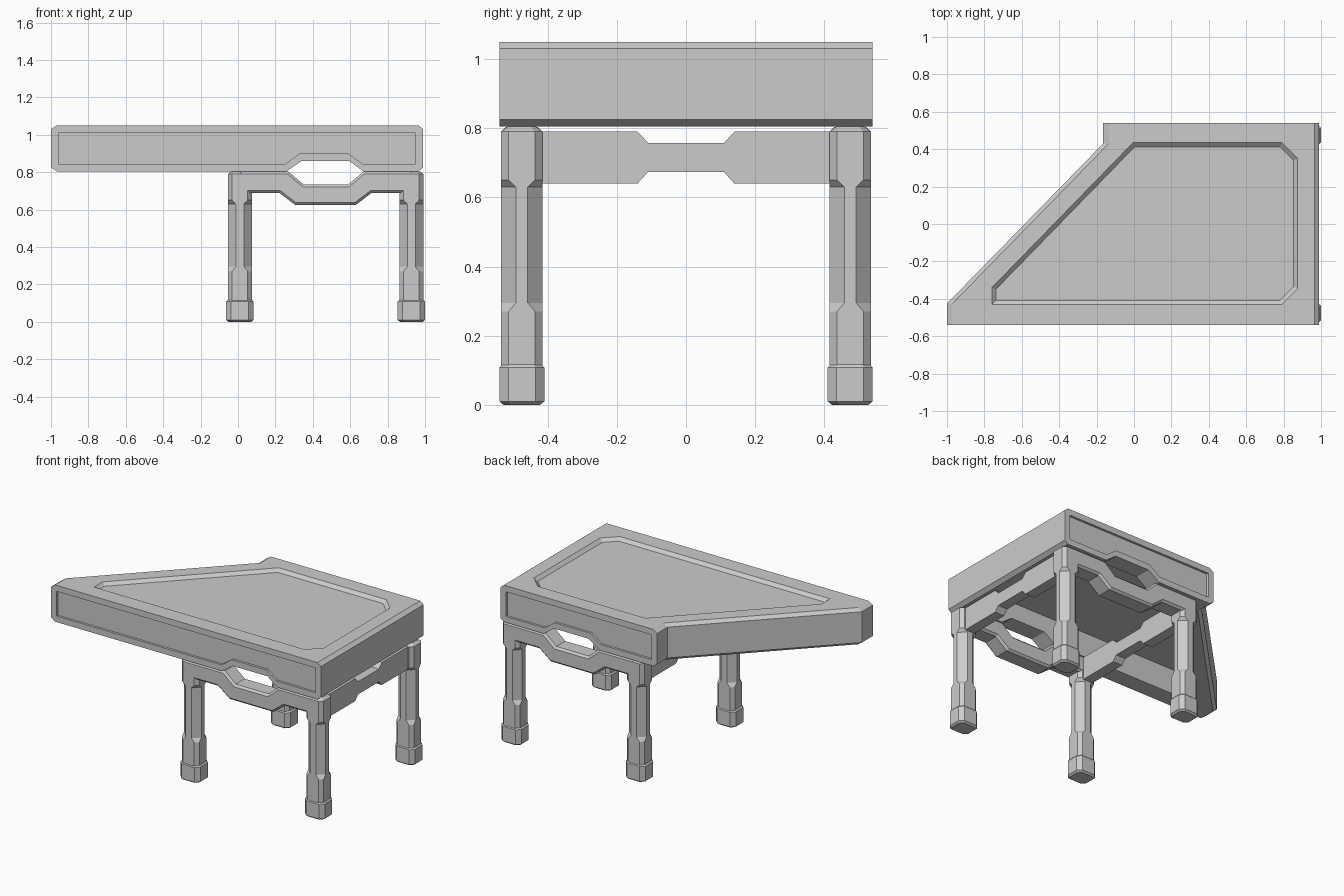
import bpy, bmesh
from mathutils import Vector

if "Cube" in bpy.data.objects:
    bpy.data.objects.remove(bpy.data.objects["Cube"])

grey = bpy.data.materials.new("plain grey")
grey.diffuse_color = (0.6, 0.6, 0.6, 1)
grey.use_nodes = True
grey.node_tree.nodes["Principled BSDF"].inputs["Base Color"].default_value = grey.diffuse_color


def loft(name, rings):
    """Closed solid through a list of equal-length point rings."""
    bm = bmesh.new()
    vs = [[bm.verts.new(p) for p in r] for r in rings]
    n = len(vs[0])
    for a, b in zip(vs, vs[1:]):
        for i in range(n):
            j = (i + 1) % n
            bm.faces.new((a[i], a[j], b[j], b[i]))
    bm.faces.new(vs[0][::-1])
    bm.faces.new(vs[-1])
    bmesh.ops.recalc_face_normals(bm, faces=bm.faces)
    me = bpy.data.meshes.new(name)
    bm.to_mesh(me)
    bm.free()
    me.materials.append(grey)
    ob = bpy.data.objects.new(name, me)
    bpy.context.collection.objects.link(ob)
    return ob


def inset(pts, d):
    """Mitred inset of a counter-clockwise outline (negative d grows it)."""
    out, n = [], len(pts)
    for i in range(n):
        p, a, b = Vector(pts[i]), Vector(pts[i - 1]), Vector(pts[(i + 1) % n])
        e, f = (p - a).normalized(), (b - p).normalized()
        n1, n2 = Vector((-e.y, e.x)), Vector((-f.y, f.x))
        out.append(tuple(p + (n1 + n2) * d / (1 + n1.dot(n2))))
    return out


def flat(pts, z):
    return [(x, y, z) for x, y in pts]


def upright(pts, y):
    return [(x, y, z) for x, z in pts]


def cut(ob, cutters):
    for c in cutters:
        m = ob.modifiers.new("cut", 'BOOLEAN')
        m.operation, m.solver, m.object = 'DIFFERENCE', 'EXACT', c
    bpy.context.view_layer.update()
    ev = ob.evaluated_get(bpy.context.evaluated_depsgraph_get())
    me = bpy.data.meshes.new_from_object(ev)
    ob.modifiers.clear()
    ob.data = me
    for c in cutters:
        bpy.data.objects.remove(c)


# Table top: plan outline with chamfered left and right ends
def plan(l, r):
    return [(-1 + l, -.54), (.99 - r, -.54), (.99 - r, .54),
            (-.165 + l, .54), (-.165 + l, .43), (-1 + l, -.425)]


top = loft("table_top", [flat(plan(.03, .025), .805), flat(plan(0, 0), .825),
                         flat(plan(0, 0), 1.03), flat(plan(.03, .025), 1.05)])

# Sunken top panel, underside hollow and bottom notch
panel = [(-.76, -.43), (.79, -.43), (.875, -.345), (.875, .35),
         (.79, .435), (-.005, .435), (-.76, -.34)]
recess = loft("recess_cutter", [flat(inset(panel, .022), 1.03),
                                flat(inset(panel, -.022), 1.07)])
hollow = [(-.74, -.425), (.88, -.425), (.88, .43), (0, .43), (-.74, -.33)]
cavity = loft("cavity_cutter", [flat(hollow, .7), flat(hollow, .97)])
hexa = [(.18, .74), (.75, .74), (.67, .805), (.595, .86), (.34, .86), (.26, .805)]
notch = loft("notch_cutter", [upright(hexa, -.7), upright(hexa, .7)])


# Sunken panels on the front and back faces
def face_panel(left, y):
    p = [(left, .845), (.255, .845), (.33, .9), (.59, .9), (.665, .845),
         (.95, .845), (.95, 1.01), (left, 1.01)]
    s = 1 if y > 0 else -1
    return loft("panel_cutter", [upright(p, y), upright(p, y + s * .1)])


cut(top, [cavity, notch, recess, face_panel(-.96, -.525), face_panel(-.125, .525)])


# Legs: octagons whose corner chamfer deepens along the middle
def octagon(cx, cy, hx, hy, c, z):
    p = [(hx - c, -hy), (hx, c - hy), (hx, hy - c), (hx - c, hy),
         (c - hx, hy), (-hx, hy - c), (-hx, c - hy), (c - hx, -hy)]
    return [(cx + x, cy + y, z) for x, y in p]


shaft = [(.1, 0, .022), (.27, 0, .022), (.295, 0, .043), (.63, 0, .043),
         (.65, 0, .022), (.79, 0, .022), (.805, .02, .015)]
foot = [(0, .012, .022), (.01, 0, .026), (.108, 0, .026), (.117, .008, .022)]
for row, cy in (("front", -.475), ("back", .475)):
    for side, cx in (("left", .01), ("right", .927)):
        loft(f"{row}_{side}_leg",
             [octagon(cx, cy, .064 - i, .06 - i, c, z) for z, i, c in shaft])
        loft(f"{row}_{side}_foot",
             [octagon(cx, cy, .073 - i, .065 - i, c, z) for z, i, c in foot])

# Front and back aprons dipping under the notch, with chamfered edges
apron = [(.01, .69), (.22, .69), (.305, .625), (.63, .625), (.715, .69), (.927, .69),
         (.927, .803), (.67, .803), (.59, .735), (.35, .735), (.27, .803), (.01, .803)]
slim = inset(apron, .013)
for name, cy in (("front_apron", -.475), ("back_apron", .475)):
    loft(name, [upright(slim, cy - .06), upright(apron, cy - .047),
                upright(apron, cy + .047), upright(slim, cy + .06)])

# Side rails with a narrow waist
rail = [(-.46, .64), (-.14, .64), (-.11, .673), (.11, .673), (.14, .64), (.46, .64),
        (.46, .79), (.14, .79), (.11, .758), (-.11, .758), (-.14, .79), (-.46, .79)]
for name, cx in (("left_rail", .01), ("right_rail", .927)):
    loft(name, [[(cx + d, y, z) for y, z in rail] for d in (-.035, .035)])
